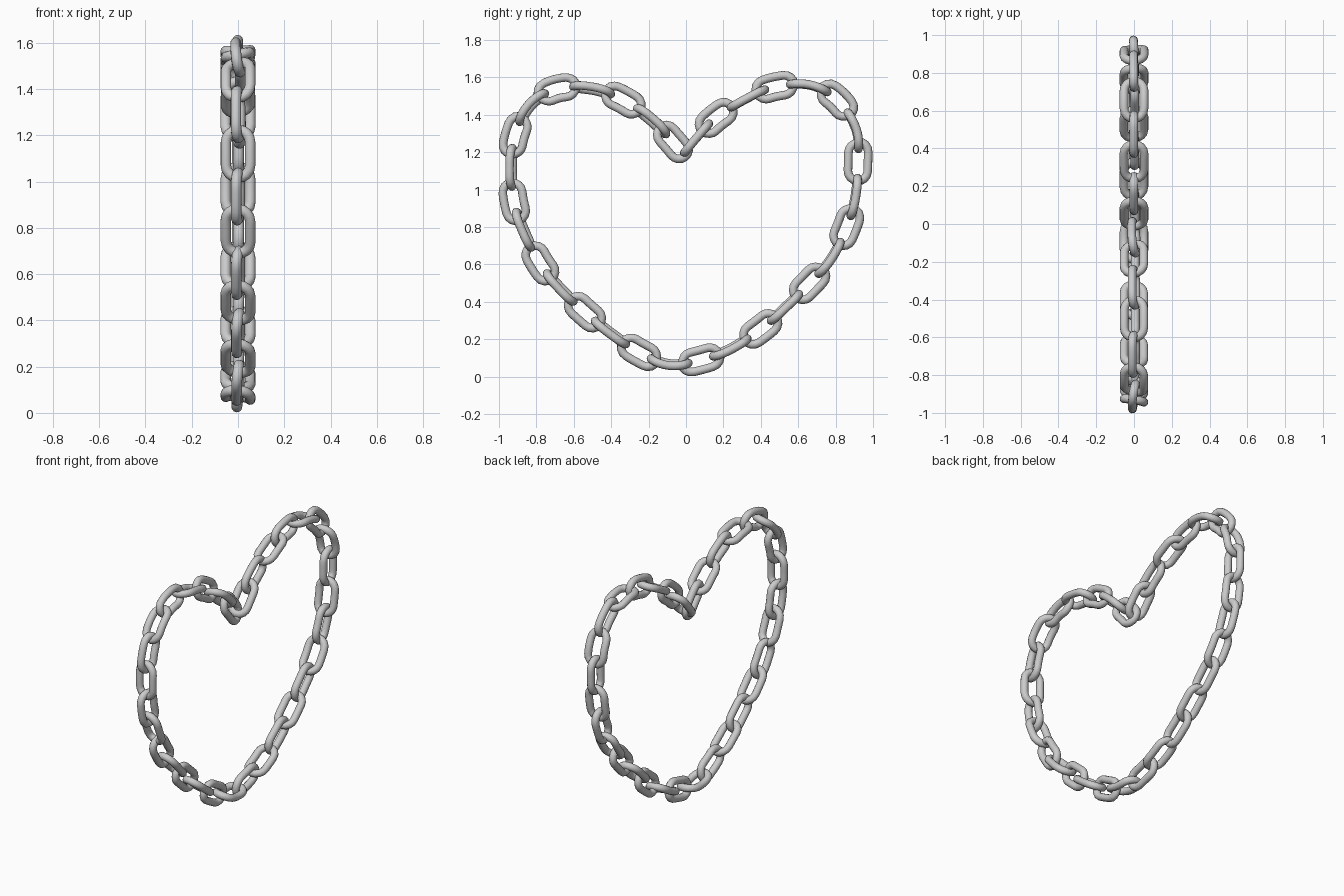
import bpy, bmesh
from math import sin, cos, pi, radians
from mathutils import Vector

if "Cube" in bpy.data.objects:
    bpy.data.objects.remove(bpy.data.objects["Cube"])

# Heart path in the (y, z) plane: notch start, the 32 link centres clockwise, notch end
PATH = [(-.03, 1.17), (.055, 1.275), (.16, 1.385), (.33, 1.49), (.475, 1.55), (.66, 1.56),
        (.81, 1.48), (.91, 1.32), (.92, 1.15), (.905, .96), (.86, .80), (.775, .63),
        (.66, .50), (.53, .37), (.40, .255), (.24, .15), (.08, .09), (-.09, .065),
        (-.25, .13), (-.405, .235), (-.54, .345), (-.675, .475), (-.78, .605), (-.87, .785),
        (-.92, .935), (-.935, 1.12), (-.915, 1.29), (-.835, 1.45), (-.69, 1.54), (-.50, 1.54),
        (-.335, 1.48), (-.18, 1.37), (-.07, 1.255), (.01, 1.155)]
WIRE, HALF_W, STRAIGHT = .023, .053, .05
TWIST = radians(12)
SUB = 16

# Dense smooth path with arc length
pts = [Vector(p) for p in PATH]
ext = [2 * pts[0] - pts[1]] + pts + [2 * pts[-1] - pts[-2]]
dense = []
for i in range(len(pts) - 1):
    a, b, c, d = ext[i:i + 4]
    for k in range(SUB):
        t = k / SUB
        dense.append(.5 * (2 * b + (c - a) * t + (2 * a - 5 * b + 4 * c - d) * t * t
                           + (3 * b - a - 3 * c + d) * t ** 3))
dense.append(pts[-1])
length = [0.0]
for p, q in zip(dense, dense[1:]):
    length.append(length[-1] + (q - p).length)


def frame(s):
    """Point and outward normal on the path at arc length s."""
    j = 0
    while j < len(dense) - 2 and length[j + 1] < s:
        j += 1
    t = (s - length[j]) / (length[j + 1] - length[j])
    p = dense[j].lerp(dense[j + 1], t) if 0 <= t <= 1 else dense[j] + (dense[j + 1] - dense[j]) * t
    lo, hi = max(j - 4, 0), min(j + 5, len(dense) - 1)
    tan = (dense[hi] - dense[lo]).normalized()
    return Vector((0, p.x, p.y)), Vector((0, -tan.y, tan.x))


def outline():
    """Stadium centre line as (along, across, normal along, normal across)."""
    out = []
    for side in (1, -1):
        for k in range(9):
            a = -pi / 2 + pi * k / 8
            out.append((side * (STRAIGHT + HALF_W * cos(a)), side * HALF_W * sin(a),
                        side * cos(a), side * sin(a)))
        for f in (.5, 0, -.5):
            out.append((side * STRAIGHT * f, side * HALF_W, 0, side))
    return out


def link(i):
    s0, tilt = length[i * SUB], TWIST * i / 32
    bm = bmesh.new()
    rings = []
    for u, w, nu, nw in outline():
        ring = []
        for k in range(12):
            a = 2 * pi * k / 12
            p, n = frame(s0 + u + nu * WIRE * cos(a))
            x = Vector((1, 0, 0))
            n, x = n * cos(tilt) - x * sin(tilt), x * cos(tilt) + n * sin(tilt)
            if i % 2:
                n, x = x, n
            ring.append(bm.verts.new(p + n * (w + nw * WIRE * cos(a)) + x * WIRE * sin(a)))
        rings.append(ring)
    for j, r in enumerate(rings):
        q = rings[(j + 1) % len(rings)]
        for k in range(12):
            m = (k + 1) % 12
            bm.faces.new((r[k], q[k], q[m], r[m]))
    bmesh.ops.recalc_face_normals(bm, faces=bm.faces)
    for f in bm.faces:
        f.smooth = True
    me = bpy.data.meshes.new("chain_link")
    bm.to_mesh(me)
    bm.free()
    bpy.context.collection.objects.link(bpy.data.objects.new(f"chain_link_{i:02d}", me))


# Interlocked links: odd ones lie across the heart plane, even ones in it
for i in range(1, 33):
    link(i)
